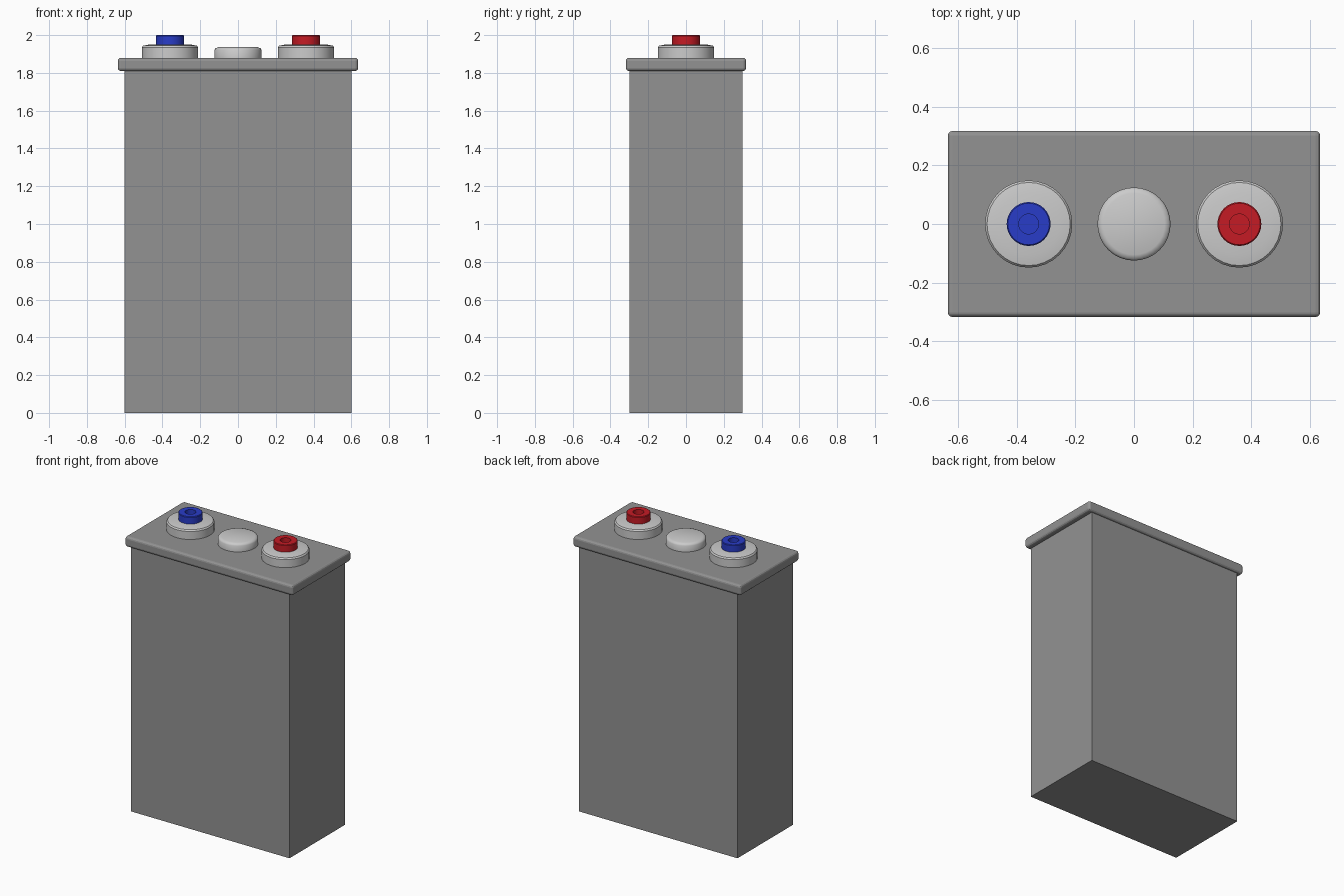
import bpy, bmesh, math

if "Cube" in bpy.data.objects:
    bpy.data.objects.remove(bpy.data.objects["Cube"])


def material(name, color):
    m = bpy.data.materials.new(name)
    m.diffuse_color = color
    m.use_nodes = True
    m.node_tree.nodes["Principled BSDF"].inputs["Base Color"].default_value = m.diffuse_color
    return m


def make_object(name, bm, mat, smooth=False):
    bmesh.ops.recalc_face_normals(bm, faces=bm.faces)
    me = bpy.data.meshes.new(name)
    bm.to_mesh(me)
    bm.free()
    obj = bpy.data.objects.new(name, me)
    bpy.context.collection.objects.link(obj)
    me.materials.append(mat)
    if smooth:
        bpy.ops.object.select_all(action='DESELECT')
        obj.select_set(True)
        bpy.context.view_layer.objects.active = obj
        bpy.ops.object.shade_smooth_by_angle(angle=math.radians(35))
    return obj


def box(name, size, z0, z1, mat, bevel=0.0):
    bm = bmesh.new()
    bmesh.ops.create_cube(bm, size=1)
    bmesh.ops.scale(bm, vec=(size[0], size[1], z1 - z0), verts=bm.verts)
    bmesh.ops.translate(bm, vec=(0, 0, (z0 + z1) / 2), verts=bm.verts)
    if bevel:
        bmesh.ops.bevel(bm, geom=bm.edges[:], offset=bevel, segments=3,
                        profile=0.5, affect='EDGES')
    return make_object(name, bm, mat)


def lathe(name, x, profile, mat, sides=32):
    """Revolve (radius, z) points about the vertical axis, capping both ends."""
    bm = bmesh.new()
    rings = []
    for r, z in profile:
        rings.append([bm.verts.new((x + r * math.cos(2 * math.pi * i / sides),
                                    r * math.sin(2 * math.pi * i / sides), z))
                      for i in range(sides)])
    for a, b in zip(rings, rings[1:]):
        for i in range(sides):
            j = (i + 1) % sides
            bm.faces.new((a[i], a[j], b[j], b[i]))
    bm.faces.new(rings[0])
    bm.faces.new(rings[-1])
    return make_object(name, bm, mat, smooth=True)


case_grey = material("case_grey", (0.29, 0.29, 0.29, 1))
light_grey = material("light_grey", (0.53, 0.53, 0.53, 1))
red = material("red", (0.56, 0.011, 0.018, 1))
blue = material("blue", (0.022, 0.045, 0.58, 1))

# Tall case and overhanging rounded lid
box("case", (1.2, 0.6), 0, 1.82, case_grey)
box("lid", (1.272, 0.636), 1.81, 1.88, case_grey, bevel=0.016)

# Vent cap in the middle
lathe("vent_cap", 0, [(0.125, 1.875), (0.125, 1.921), (0.119, 1.93),
                      (0.105, 1.936)], light_grey)

# Terminals: stepped light base with a coloured post that has a centre hole
for side, x, mat in (("left", -0.36, blue), ("right", 0.36, red)):
    lathe(side + "_terminal_base", x,
          [(0.149, 1.875), (0.149, 1.935), (0.142, 1.944), (0.105, 1.951)],
          light_grey)
    lathe(side + "_terminal_post", x,
          [(0.075, 1.945), (0.075, 1.996), (0.071, 2.0), (0.034, 2.0),
           (0.034, 1.965)], mat)
